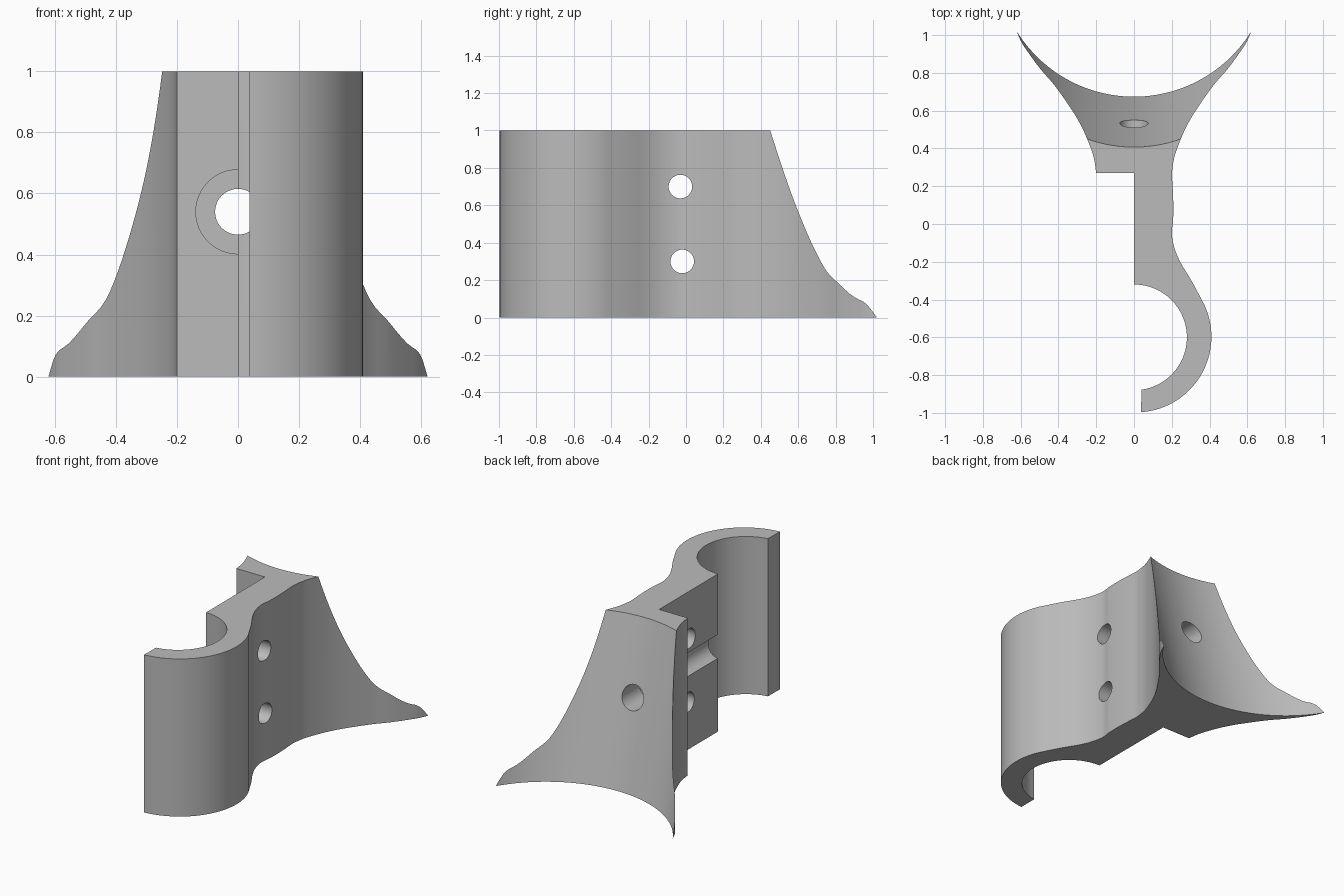
import bpy, bmesh, math
from mathutils import Vector, Matrix

cube = bpy.data.objects.get("Cube")
if cube:
    bpy.data.objects.remove(cube, do_unlink=True)

grey = bpy.data.materials.new("light grey")
grey.use_nodes = True
colour = (0.5, 0.5, 0.5, 1)
grey.diffuse_color = colour
grey.node_tree.nodes["Principled BSDF"].inputs["Base Color"].default_value = colour


def make_object(name, bm):
    bmesh.ops.recalc_face_normals(bm, faces=bm.faces)
    mesh = bpy.data.meshes.new(name)
    bm.to_mesh(mesh)
    bm.free()
    mesh.materials.append(grey)
    ob = bpy.data.objects.new(name, mesh)
    bpy.context.collection.objects.link(ob)
    return ob


def arc(cx, cy, r, start, end, steps):
    angles = [math.radians(start + (end - start) * i / steps) for i in range(steps + 1)]
    return [(cx + r * math.cos(a), cy + r * math.sin(a)) for a in angles]


def spline(points, steps=6):
    """Smooth curve through the points."""
    p = [Vector(q) for q in points]
    p = [2 * p[0] - p[1]] + p + [2 * p[-1] - p[-2]]
    out = []
    for a, b, c, d in zip(p, p[1:], p[2:], p[3:]):
        for i in range(steps):
            t = i / steps
            out.append(tuple(0.5 * (2 * b + (c - a) * t + (2 * a - 5 * b + 4 * c - d) * t**2
                                    + (3 * b - a - 3 * c + d) * t**3)))
    return out + [tuple(p[-2])]


def cylinder(name, r, start, end, segments=48):
    """Helper cylinder between two points."""
    start, end = Vector(start), Vector(end)
    axis = end - start
    bm = bmesh.new()
    place = Matrix.Translation((start + end) / 2) @ axis.to_track_quat('Z', 'Y').to_matrix().to_4x4()
    bmesh.ops.create_cone(bm, cap_ends=True, segments=segments, radius1=r, radius2=r,
                          depth=axis.length, matrix=place)
    ob = make_object(name, bm)
    ob.hide_render = True
    return ob


# Bracket outline: flared wing, web and hook
wing = spline([(0.2, 0.27), (0.214, 0.355), (0.248, 0.45), (0.285, 0.53), (0.335, 0.613),
               (0.42, 0.733), (0.495, 0.82), (0.56, 0.908), (0.597, 0.965), (0.625, 1.03)])
web = spline([(0.372, -0.428), (0.31, -0.31), (0.25, -0.21), (0.215, -0.13),
              (0.2, -0.05), (0.207, 0.02), (0.208, 0.12), (0.2, 0.27)])
outline = [(0, 0.27)] + arc(0, -0.6, 0.28, 90, -82, 40)
outline += arc(0.01, -0.597, 0.4, -86, 25, 32)
outline += web[1:] + wing[1:]
outline += [(-x, y) for x, y in reversed(wing)]

bm = bmesh.new()
base = bm.faces.new([bm.verts.new((x, y, 0)) for x, y in outline])
top = bmesh.ops.extrude_face_region(bm, geom=[base])
bmesh.ops.translate(bm, vec=(0, 0, 1),
                    verts=[v for v in top["geom"] if isinstance(v, bmesh.types.BMVert)])
bracket = make_object("bracket", bm)

# Tilted round saddle on the back, made by shearing an upright cylinder
saddle = cylinder("saddle_cutter", 0.73, (0, 1.404, -0.5), (0, 1.404, 1.5), 160)
for v in saddle.data.vertices:
    v.co.y -= 0.267 * v.co.z

# Lengthwise bolt hole with counterbore, and two cross holes
cutters = [saddle,
           cylinder("bolt_cutter", 0.075, (0, -0.5, 0.54), (0, 1, 0.54)),
           cylinder("counterbore_cutter", 0.138, (0, 0.26, 0.54), (0, 0.36, 0.54))]
for y, z in ((-0.02, 0.3), (-0.03, 0.7)):
    cutters.append(cylinder("cross_hole_cutter", 0.063, (-0.3, y, z), (0.5, y, z)))

bpy.ops.object.select_all(action='DESELECT')
bracket.select_set(True)
bpy.context.view_layer.objects.active = bracket
for cutter in cutters:
    mod = bracket.modifiers.new("cut", 'BOOLEAN')
    mod.operation = 'DIFFERENCE'
    mod.solver = 'EXACT'
    mod.object = cutter
    bpy.ops.object.modifier_apply(modifier=mod.name)
    bpy.data.objects.remove(cutter, do_unlink=True)

bpy.ops.object.shade_smooth_by_angle(angle=math.radians(25))
